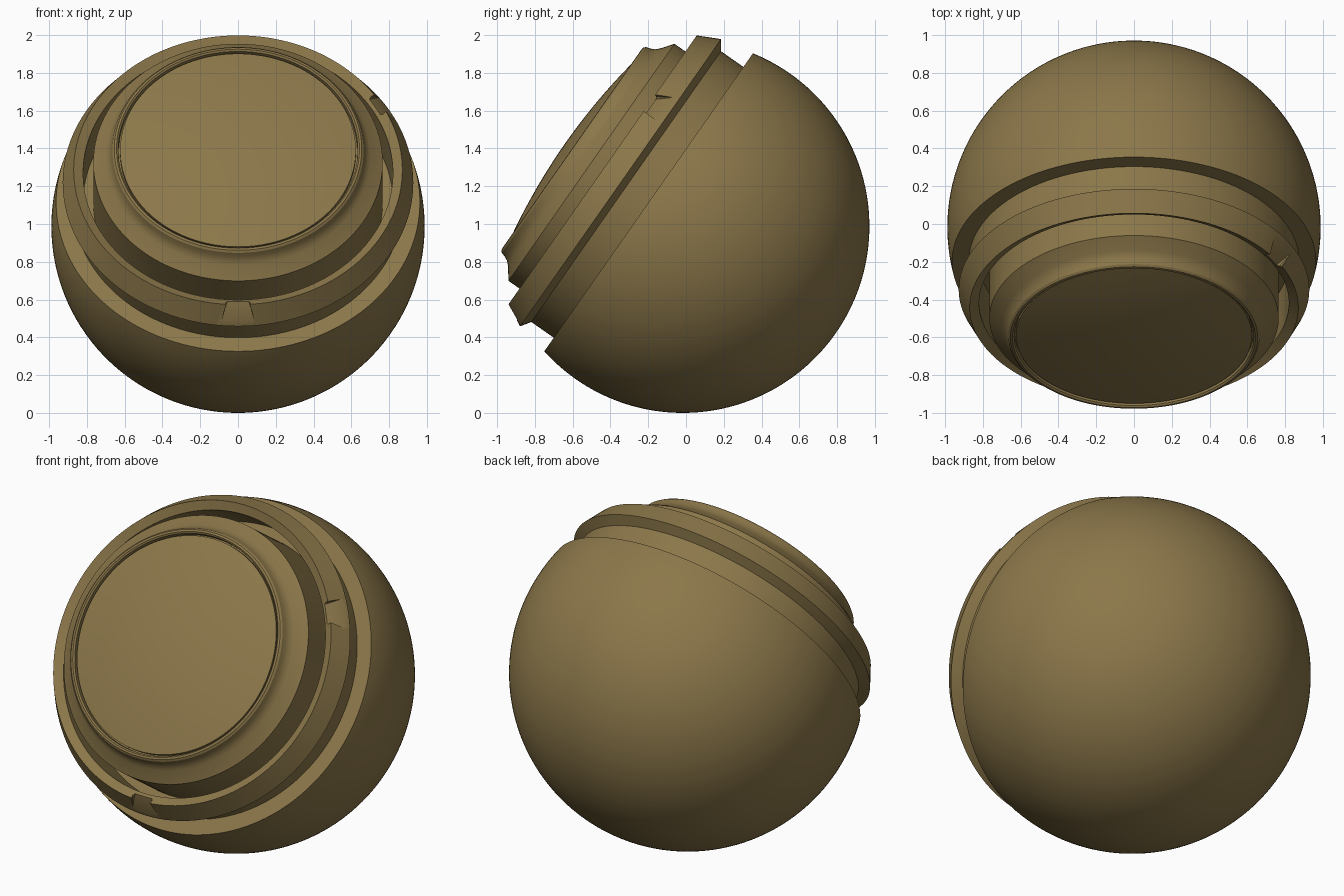
import bpy, bmesh, math
from mathutils import Matrix

if "Cube" in bpy.data.objects:
    bpy.data.objects.remove(bpy.data.objects["Cube"])

# One olive colour for the whole model
olive = bpy.data.materials.new("olive_brown")
olive.diffuse_color = (0.26, 0.185, 0.068, 1)
olive.use_nodes = True
olive.node_tree.nodes["Principled BSDF"].inputs["Base Color"].default_value = olive.diffuse_color

# Lens axis points to the front and up; all parts share this frame
FRAME = Matrix.Translation((0, -0.017, 0.988)) @ Matrix.Rotation(math.radians(55), 4, 'X')
R = 0.988
SEG = 144


def finish(name, bm):
    bmesh.ops.recalc_face_normals(bm, faces=bm.faces)
    me = bpy.data.meshes.new(name)
    bm.to_mesh(me)
    bm.free()
    me.materials.append(olive)
    ob = bpy.data.objects.new(name, me)
    bpy.context.collection.objects.link(ob)
    ob.matrix_world = FRAME
    return ob


def lathe(name, profile, closed=False):
    """Revolve (radius, height) points around the lens axis."""
    bm = bmesh.new()
    vs = [bm.verts.new((r, 0, s)) for r, s in profile]
    pairs = list(zip(vs, vs[1:])) + ([(vs[-1], vs[0])] if closed else [])
    es = [bm.edges.new(p) for p in pairs]
    bmesh.ops.spin(bm, geom=vs + es, cent=(0, 0, 0), axis=(0, 0, 1),
                   angle=math.tau, steps=SEG, use_duplicate=False)
    bmesh.ops.remove_doubles(bm, verts=bm.verts, dist=1e-5)
    return finish(name, bm)


def smooth(ob):
    bpy.ops.object.select_all(action='DESELECT')
    ob.select_set(True)
    bpy.context.view_layer.objects.active = ob
    bpy.ops.object.shade_smooth_by_angle(angle=math.radians(25))


# Ball body, cut flat at the front
end = math.asin(0.221 / R)
arc = [-math.pi / 2 + (end + math.pi / 2) * i / 60 for i in range(61)]
body = lathe("ball_body", [(R * math.cos(a), R * math.sin(a)) for a in arc] + [(0.75, 0.221)])

# Collar ring with flared lip
ring = lathe("collar_ring", [(0.875, 0.20), (0.875, 0.366), (0.928, 0.402),
                             (0.87, 0.519), (0.82, 0.492), (0.82, 0.20)], closed=True)

# Three tapered notches in the lip
for i, deg in enumerate((-90, 30, 150)):
    bm = bmesh.new()
    for side in (-1, 1):
        for r, w, s in ((0.916, 0.088, 0.428), (0.825, 0.052, 0.515), (0.81, 0.05, 0.56),
                        (1.0, 0.088, 0.428), (1.0, 0.05, 0.56)):
            bm.verts.new((r, side * w, s))
    bmesh.ops.convex_hull(bm, input=bm.verts)
    bm.transform(Matrix.Rotation(math.radians(deg), 4, 'Z'))
    cutter = finish(f"notch_cutter_{i}", bm)
    cutter.hide_render = True
    cutter.hide_set(True)
    mod = ring.modifiers.new("notch", 'BOOLEAN')
    mod.object = cutter
    mod.operation = 'DIFFERENCE'
    mod.solver = 'EXACT'
bpy.context.view_layer.update()
mesh = bpy.data.meshes.new_from_object(ring.evaluated_get(bpy.context.evaluated_depsgraph_get()))
ring.modifiers.clear()
ring.data = mesh
for ob in [o for o in bpy.data.objects if o.name.startswith("notch_cutter")]:
    bpy.data.objects.remove(ob)

# Lens barrel with a concave shoulder and thin rim
barrel = lathe("lens_barrel", [(0.766, 0.20), (0.766, 0.590), (0.70, 0.640), (0.683, 0.658),
                               (0.672, 0.680), (0.665, 0.704), (0.655, 0.714), (0.643, 0.716),
                               (0.634, 0.708), (0.632, 0.680), (0.60, 0.680)])

# Shallow domed lens
n = 14
lens = lathe("lens", [(0.624, 0.675)] +
             [(0.624 * (1 - k / n), 0.762 - 0.060 * (1 - k / n) ** 2) for k in range(n + 1)])

for ob in (body, ring, barrel, lens):
    smooth(ob)
